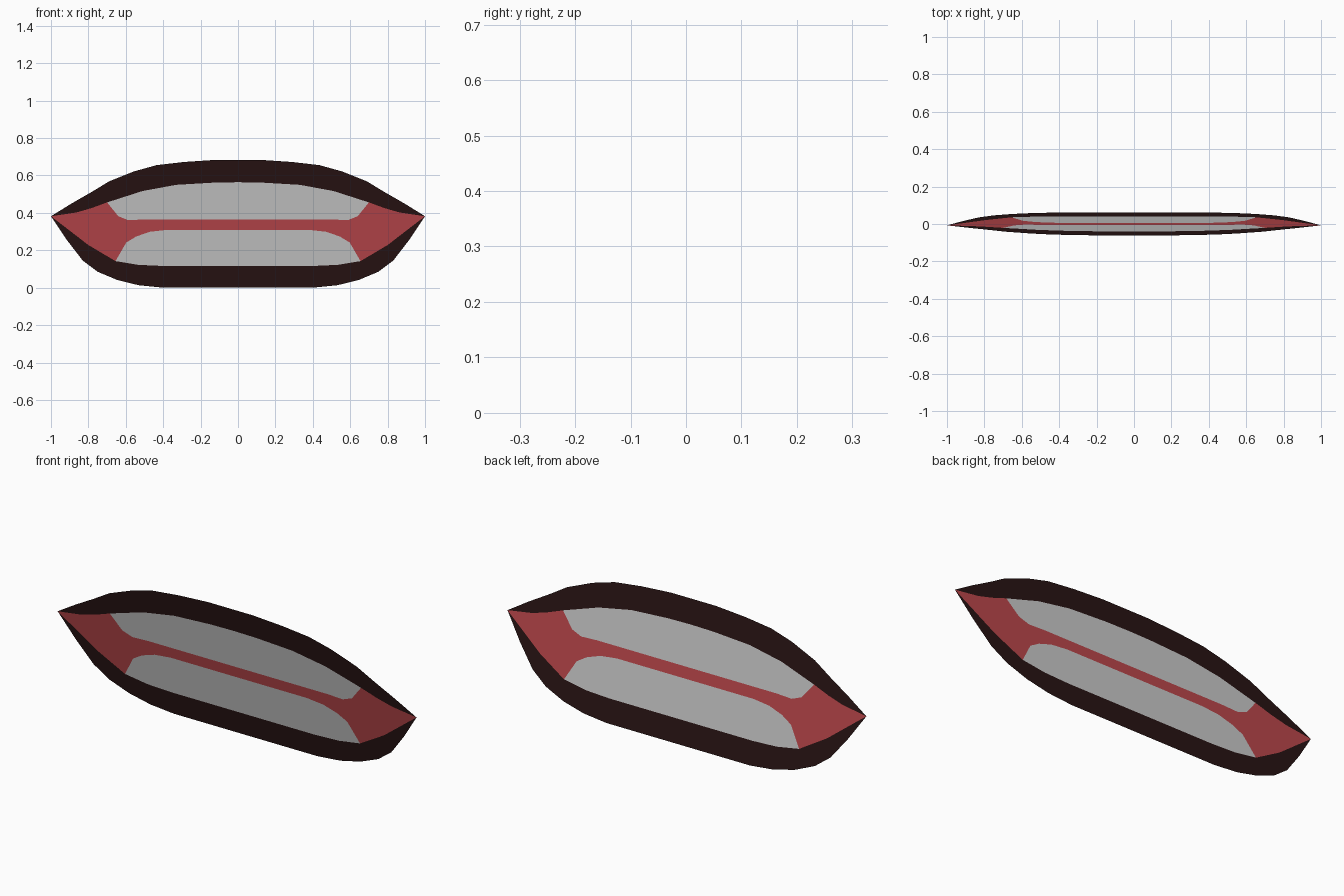
import bpy, bmesh

if "Cube" in bpy.data.objects:
    bpy.data.objects.remove(bpy.data.objects["Cube"])

SLOPE, MID = 0.18, 0.341   # the flat sheet leans forward at the top


def material(name, rgb):
    m = bpy.data.materials.new(name)
    m.diffuse_color = (*rgb, 1)
    m.use_nodes = True
    m.node_tree.nodes["Principled BSDF"].inputs["Base Color"].default_value = m.diffuse_color
    return m


def sheet(name, half, mat=None):
    """Flat symmetric panel from its right half outline, top centre to bottom centre."""
    outline = half + [(-x, z) for x, z in reversed(half) if x > 0]
    bm = bmesh.new()
    verts = [bm.verts.new((x, -SLOPE * (z - MID), z)) for x, z in reversed(outline)]
    bm.faces.new(verts)
    bmesh.ops.triangulate(bm, faces=bm.faces[:], ngon_method='EAR_CLIP')
    me = bpy.data.meshes.new(name)
    bm.to_mesh(me)
    bm.free()
    ob = bpy.data.objects.new(name, me)
    bpy.context.collection.objects.link(ob)
    if mat:
        me.materials.append(mat)


lip = material("lip_dark", (0.022, 0.007, 0.007))
red = material("mouth_red", (0.51, 0.065, 0.073))

# Shared edge paths, each running from the centre outward
corner = [(1.0, 0.382)]
upper_outer = [(0, .683), (.125, .683), (.29, .672), (.436, .655), (.555, .622),
               (.69, .568), (.78, .513), (.89, .45)]
upper_gum = [(0, .564), (.125, .562), (.33, .55), (.51, .517), (.7, .456)]
upper_end = [(.785, .425), (.865, .402)]
upper_bite = [(0, .365), (.5, .365), (.587, .361), (.64, .382), (.7, .456)]
lower_bite = [(0, .309), (.38, .309), (.47, .299), (.544, .274), (.597, .242), (.655, .142)]
lower_gum = [(0, .116), (.4, .116), (.533, .122), (.655, .142)]
lower_end = [(.8, .228)]
lower_outer = [(0, 0), (.4, 0), (.53, .013), (.645, .041), (.75, .085), (.83, .145), (.915, .255)]

# Lips
sheet("upper_lip", upper_outer + corner + (upper_gum + upper_end)[::-1], lip)
sheet("lower_lip", lower_gum + lower_end + corner + lower_outer[::-1], lip)

# Teeth
sheet("upper_teeth", upper_gum + upper_bite[:-1][::-1])
sheet("lower_teeth", lower_bite + lower_gum[:-1][::-1])

# Mouth interior between the teeth and at the corners
sheet("mouth_interior", upper_bite + upper_end + corner + lower_end + lower_bite[::-1], red)
